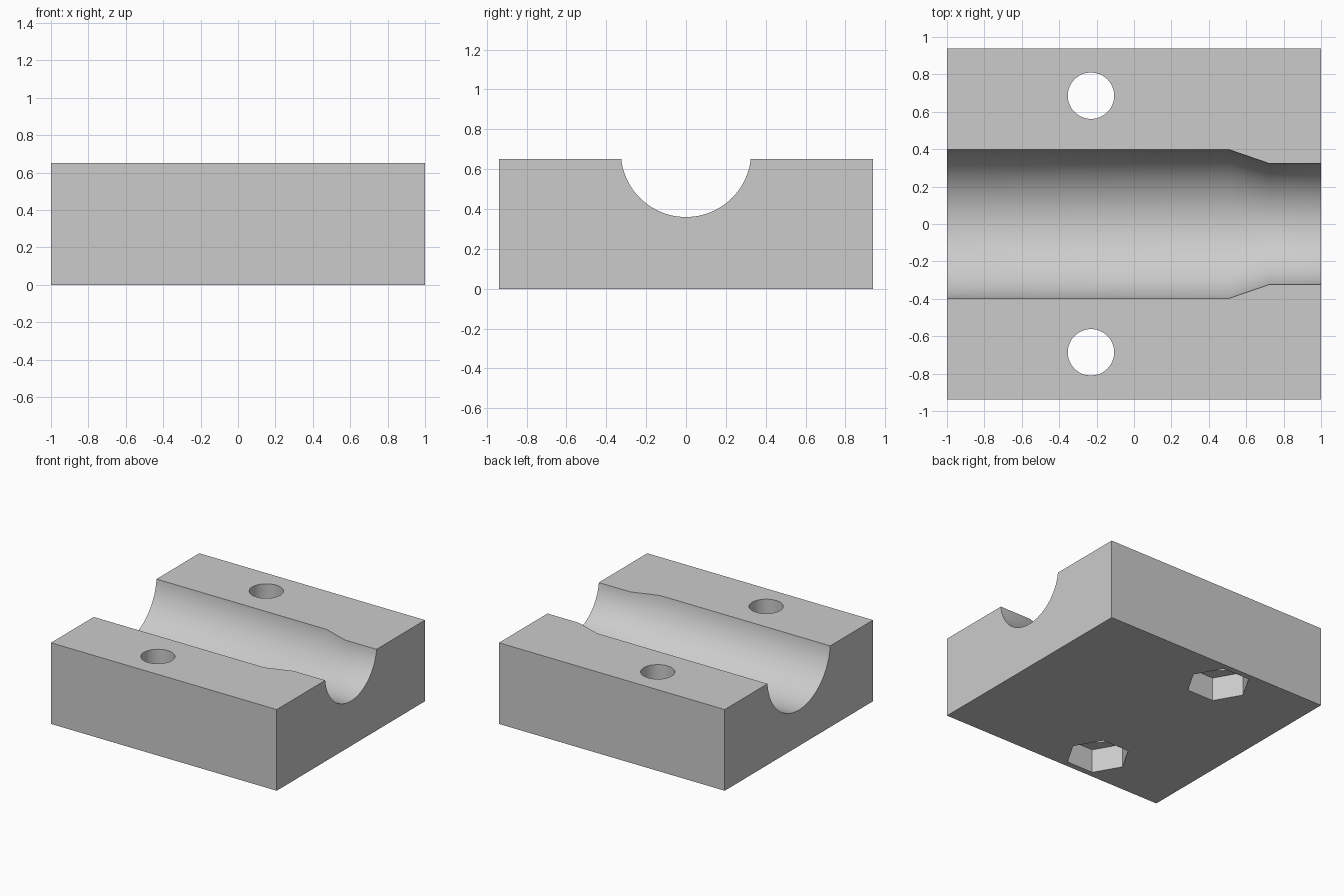
import bpy, bmesh
from math import sin, cos, tau, radians
from mathutils import Matrix, Vector

if "Cube" in bpy.data.objects:
    bpy.data.objects.remove(bpy.data.objects["Cube"], do_unlink=True)

HEIGHT, HALF_DEPTH = 0.65, 0.938
BOLT_X, BOLT_Y = -0.23, 0.686

grey = bpy.data.materials.new("plain_grey")
grey.use_nodes = True
colour = (0.6, 0.6, 0.6, 1)
grey.diffuse_color = colour
grey.node_tree.nodes["Principled BSDF"].inputs["Base Color"].default_value = colour


def add_object(name, bm):
    mesh = bpy.data.meshes.new(name)
    bmesh.ops.recalc_face_normals(bm, faces=bm.faces)
    bm.to_mesh(mesh)
    bm.free()
    mesh.materials.append(grey)
    obj = bpy.data.objects.new(name, mesh)
    bpy.context.collection.objects.link(obj)
    return obj


def turned(name, profile, sides, matrix):
    """Closed solid turned around local z from (radius, height) pairs."""
    bm = bmesh.new()
    rings = [[bm.verts.new(matrix @ Vector((r * cos(tau * i / sides), r * sin(tau * i / sides), h)))
              for i in range(sides)] for r, h in profile]
    for a, b in zip(rings, rings[1:]):
        for i in range(sides):
            j = (i + 1) % sides
            bm.faces.new((a[i], a[j], b[j], b[i]))
    bm.faces.new(rings[0])
    bm.faces.new(rings[-1])
    obj = add_object(name, bm)
    obj.hide_render = True
    return obj


# Block
bm = bmesh.new()
bmesh.ops.create_cube(bm, size=1, matrix=Matrix.Translation((0, 0, HEIGHT / 2))
                      @ Matrix.Diagonal((2, 2 * HALF_DEPTH, HEIGHT, 1)))
block = add_object("clamp_block", bm)

# Stepped channel with a tapered neck, running along x
channel = [(0.399, -1.2), (0.399, 0.51), (0.327, 0.72), (0.327, 1.2)]
cutters = [turned("channel_cutter", channel, 96,
                  Matrix.Translation((0, 0, 0.687)) @ Matrix.Rotation(radians(90), 4, "Y"))]

# Bolt holes with hexagonal nut pockets underneath
for side, y in (("front", -BOLT_Y), ("back", BOLT_Y)):
    place = Matrix.Translation((BOLT_X, y, 0))
    cutters.append(turned(side + "_bolt_cutter", [(0.124, -0.2), (0.124, 1)], 64, place))
    cutters.append(turned(side + "_nut_cutter", [(0.236, -0.1), (0.236, 0.19)], 6, place))

bpy.ops.object.select_all(action="DESELECT")
block.select_set(True)
bpy.context.view_layer.objects.active = block
for cutter in cutters:
    mod = block.modifiers.new(cutter.name, "BOOLEAN")
    mod.operation = "DIFFERENCE"
    mod.solver = "EXACT"
    mod.object = cutter
    bpy.ops.object.modifier_apply(modifier=mod.name)
    bpy.data.objects.remove(cutter, do_unlink=True)

bpy.ops.object.shade_smooth_by_angle(angle=radians(30))
